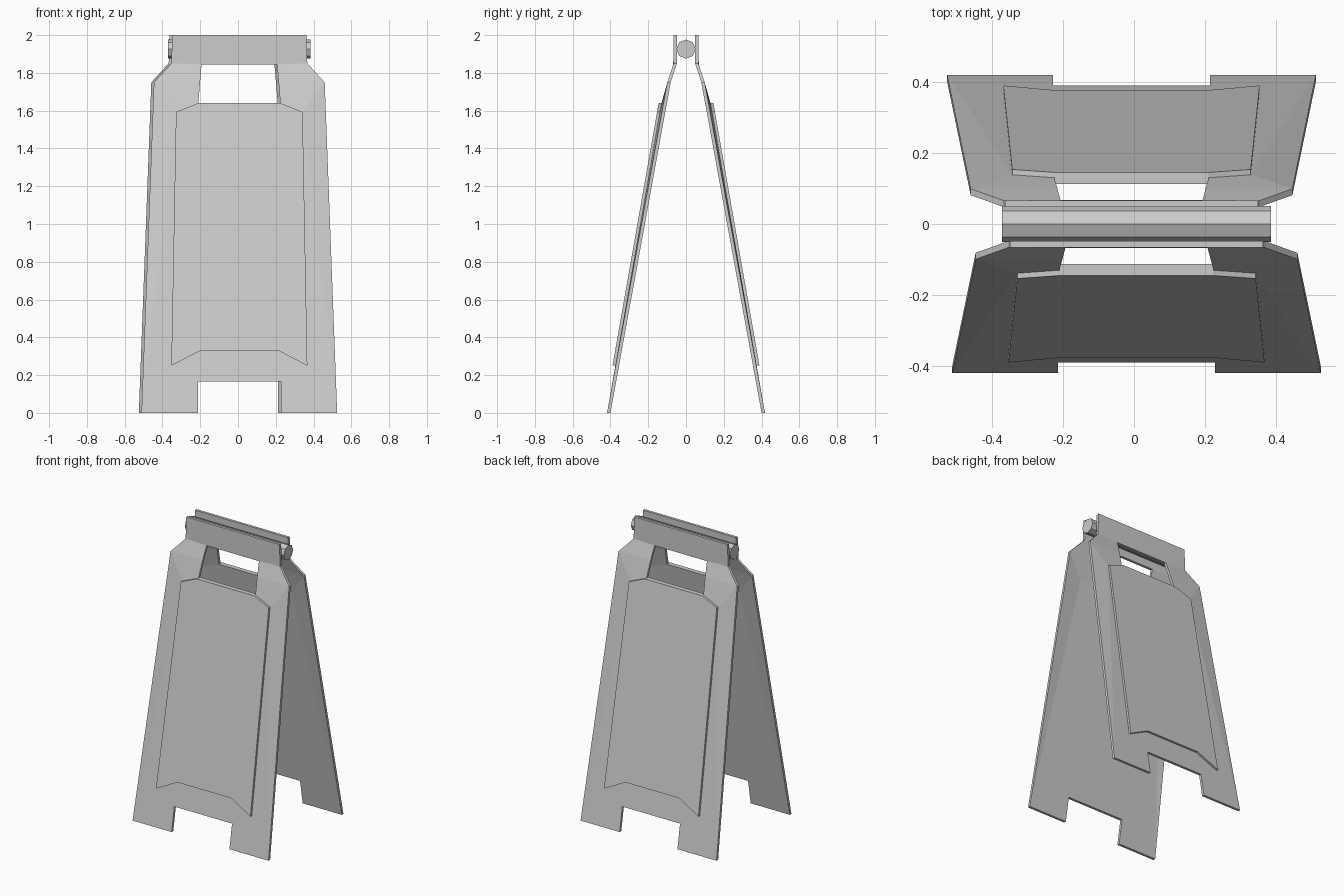
import bpy, bmesh, math
from mathutils import Matrix, Vector

if "Cube" in bpy.data.objects:
    bpy.data.objects.remove(bpy.data.objects["Cube"])

OFF = 0.007  # each panel sits slightly off-centre; the back one is turned around


def depth(z):
    """Distance of a panel's outer surface from the centre plane at height z."""
    pts = [(0, 0.418), (1.64, 0.13), (1.75, 0.099), (1.85, 0.066), (2.0, 0.066)]
    for (z0, d0), (z1, d1) in zip(pts, pts[1:]):
        if z <= z1:
            return d0 + (d1 - d0) * (z - z0) / (z1 - z0)
    return pts[-1][1]


def slab(name, faces, lift, thick, turn):
    """Mirror half-outline faces (x, z) across x, lay on the slope, extrude in y."""
    bm = bmesh.new()
    for s in (1, -1):
        for f in faces:
            pts = f if s == 1 else f[::-1]
            bm.faces.new([bm.verts.new((s * x, -depth(z) - lift, z)) for x, z in pts])
    bmesh.ops.remove_doubles(bm, verts=bm.verts, dist=1e-5)
    ext = bmesh.ops.extrude_face_region(bm, geom=bm.faces[:], use_keep_orig=True)
    new = [v for v in ext["geom"] if isinstance(v, bmesh.types.BMVert)]
    bmesh.ops.translate(bm, verts=new, vec=Vector((0, thick, 0)))
    bmesh.ops.recalc_face_normals(bm, faces=bm.faces)
    bm.transform(Matrix.Rotation(turn, 4, 'Z') @ Matrix.Translation((OFF, 0, 0)))
    me = bpy.data.meshes.new(name)
    bm.to_mesh(me)
    bm.free()
    ob = bpy.data.objects.new(name, me)
    bpy.context.collection.objects.link(ob)


# Key outline points of half a panel
foot, elbow, neck = (0.518, 0), (0.452, 1.75), (0.36, 1.85)
plate_lo, plate_hi = (0.36, 0.25), (0.335, 1.593)
hole_lo, hole_mid, hole_hi = (0.217, 1.64), (0.208, 1.75), (0.2, 1.845)

panel = [
    [(0, 0.165), (0.22, 0.165), (0.22, 0), foot, plate_hi, hole_lo, (0, 1.64)],
    [foot, elbow, plate_hi],
    [hole_lo, plate_hi, elbow, hole_mid],
    [hole_mid, elbow, neck, hole_hi],
    [(0, 1.845), hole_hi, neck, (0.355, 2.0), (0, 2.0)],
]
plate = [[(0, 0.33), (0.205, 0.33), plate_lo, plate_hi, hole_lo, (0, 1.64)]]

# Two leaning panels, each with a raised sign plate
for side, turn in (("front", 0), ("back", math.pi)):
    slab(side + "_panel", panel, 0, 0.018, turn)
    slab(side + "_sign_plate", plate, 0.015, 0.02, turn)

# Eight-sided hinge bar between the panel tops
bpy.ops.mesh.primitive_cylinder_add(vertices=8, radius=0.051, depth=0.755,
                                    location=(OFF, 0, 1.926),
                                    rotation=(0, math.pi / 2, 0))
bpy.context.object.name = "hinge_bar"
